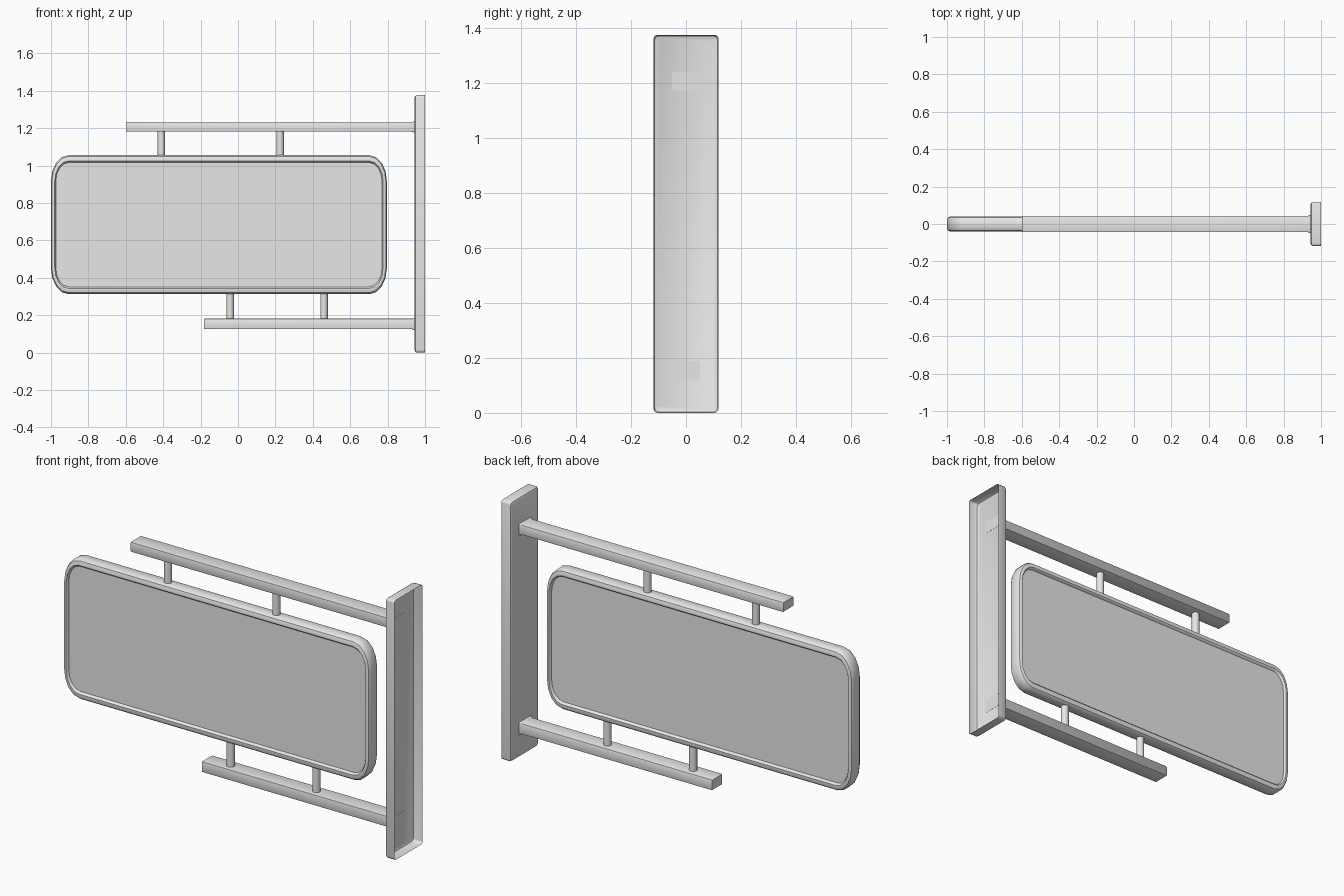
import bpy, bmesh, math
from mathutils import Vector

cube = bpy.data.objects.get("Cube")
if cube:
    bpy.data.objects.remove(cube, do_unlink=True)

grey = bpy.data.materials.new("plain grey")
grey.use_nodes = True
grey.diffuse_color = (0.8, 0.8, 0.8, 1)
grey.node_tree.nodes["Principled BSDF"].inputs["Base Color"].default_value = (0.8, 0.8, 0.8, 1)


def rounded_rect(hu, hv, ru, rv, steps):
    """Outline of a rectangle with elliptical corners."""
    points = []
    for q, (su, sv) in enumerate([(1, 1), (-1, 1), (-1, -1), (1, -1)]):
        for i in range(steps + 1):
            a = math.pi / 2 * (q + i / steps)
            points.append((su * (hu - ru) + ru * math.cos(a),
                           sv * (hv - rv) + rv * math.sin(a)))
    return points


def finish(name, bm, angle=35):
    bmesh.ops.recalc_face_normals(bm, faces=bm.faces)
    mesh = bpy.data.meshes.new(name)
    bm.to_mesh(mesh)
    bm.free()
    mesh.materials.append(grey)
    obj = bpy.data.objects.new(name, mesh)
    bpy.context.collection.objects.link(obj)
    bpy.ops.object.select_all(action='DESELECT')
    obj.select_set(True)
    bpy.context.view_layer.objects.active = obj
    bpy.ops.object.shade_smooth_by_angle(angle=math.radians(angle))
    return obj


def loft(name, rings, place, cap_start=True, cap_end=True):
    """Skin a list of (outline, depth) rings; place maps (u, v, depth) to space."""
    bm = bmesh.new()
    loops = [[bm.verts.new(place(u, v, d)) for u, v in outline] for outline, d in rings]
    for a, b in zip(loops, loops[1:]):
        n = len(a)
        for i in range(n):
            j = (i + 1) % n
            bm.faces.new((a[i], a[j], b[j], b[i]))
    if cap_start:
        bm.faces.new(loops[0][::-1])
    if cap_end:
        bm.faces.new(loops[-1])
    return finish(name, bm)


# Sign panel: raised rounded rim around a recessed face, same on both sides
PANEL_X, PANEL_Z = -0.102, 0.684
half_profile = [(0.040, 0.026), (0.036, 0.035), (0.031, 0.039),
                (0.020, 0.039), (0.008, 0.035), (0.0, 0.024)]
profile = [(k, -y) for k, y in half_profile] + [(k, y) for k, y in reversed(half_profile)]
panel_rings = [(rounded_rect(0.898 - 0.65 * k, 0.372 - k, 0.095 - 0.65 * k, 0.14 - k, 4), y)
               for k, y in profile]
loft("sign_panel", panel_rings, lambda u, v, d: Vector((PANEL_X + u, d, PANEL_Z + v)))

# Wall plate: shallow tray, open towards the wall
plate_rings = [(rounded_rect(0.118 - k, 0.688 - k, 0.014, 0.014, 3), x)
               for k, x in [(0.012, 0.944), (0.004, 0.948), (0.0, 0.956), (0.0, 1.0)]]
loft("wall_plate", plate_rings, lambda u, v, d: Vector((d, u, 0.688 + v)), cap_end=False)

# Arms: slim bars with a small flare where they meet the plate
for name, tip, z, h in [("upper_arm", -0.6, 1.207, 0.026), ("lower_arm", -0.183, 0.153, 0.028)]:
    rings = [(rounded_rect(0.044 + k, h + k, 0.004, 0.004, 2), x)
             for k, x in [(-0.002, tip), (0.0, tip + 0.003), (0.0, 0.93),
                          (0.002, 0.938), (0.007, 0.945), (0.007, 0.9455)]]
    loft(name, rings, lambda u, v, d, z=z: Vector((d, u, z + v)))

# Posts joining the panel to the arms
for name, x, low, high in [("upper_outer_post", -0.41, 1.04, 1.19),
                           ("upper_inner_post", 0.225, 1.04, 1.19),
                           ("lower_outer_post", -0.042, 0.17, 0.325),
                           ("lower_inner_post", 0.46, 0.17, 0.325)]:
    circle = rounded_rect(0.02, 0.02, 0.02, 0.02, 4)
    circle = [p for i, p in enumerate(circle) if i % 5 != 4]
    loft(name, [(circle, low), (circle, high)], lambda u, v, d, x=x: Vector((x + u, v, d)))
